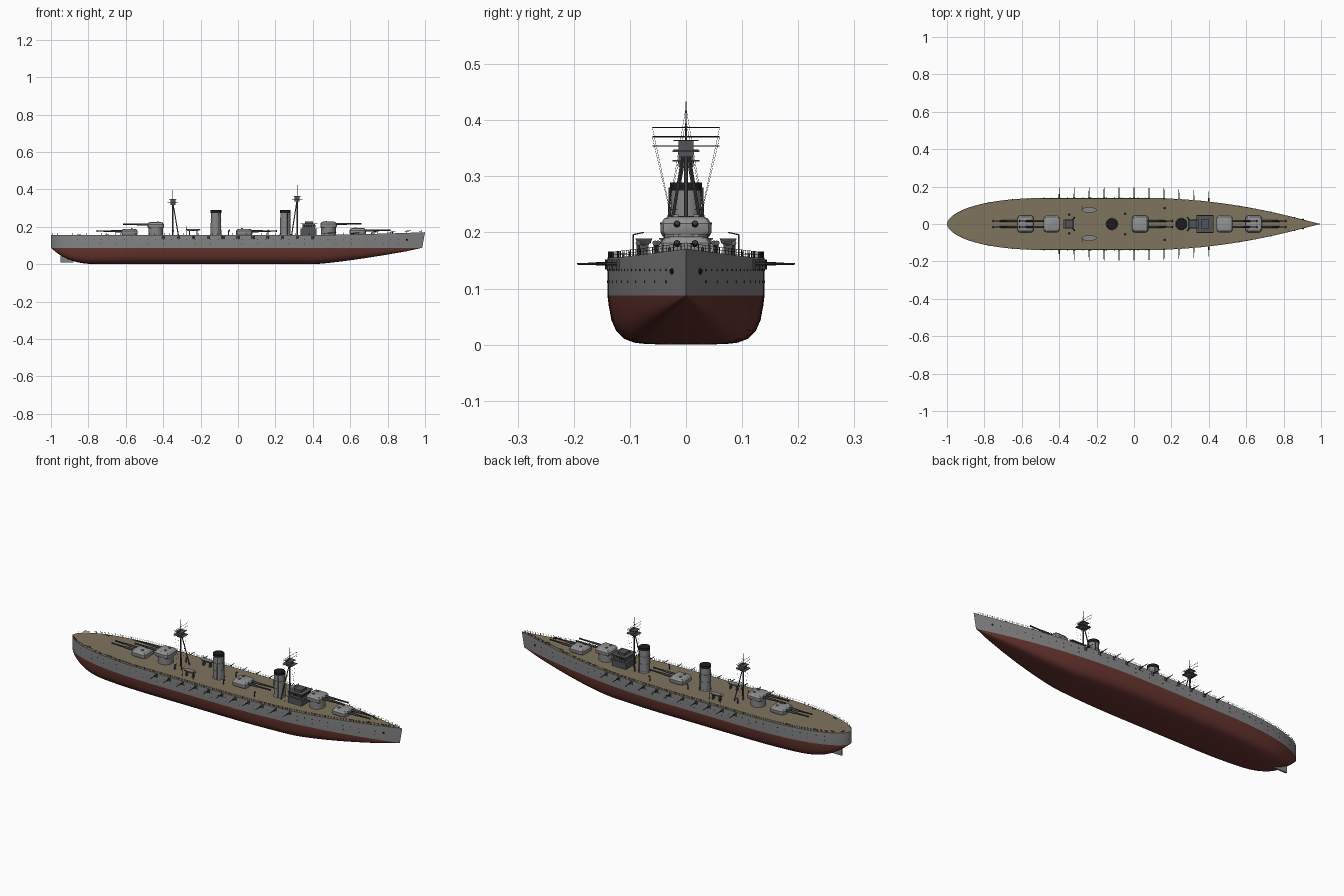
import bpy, bmesh, math
from mathutils import Vector, Matrix

if "Cube" in bpy.data.objects:
    bpy.data.objects.remove(bpy.data.objects["Cube"])

def material(name, rgb):
    m = bpy.data.materials.new(name)
    m.diffuse_color = (*rgb, 1)
    m.use_nodes = True
    m.node_tree.nodes["Principled BSDF"].inputs["Base Color"].default_value = m.diffuse_color
    return m

GREY = material("hull grey", (0.235, 0.235, 0.24))
LIGHT = material("turret grey", (0.29, 0.29, 0.295))
DARK = material("dark grey", (0.085, 0.088, 0.095))
GUN = material("gun metal", (0.045, 0.045, 0.05))
BLACK = material("black", (0.012, 0.012, 0.013))
RED = material("underwater red", (0.135, 0.035, 0.028))
TAN = material("deck tan", (0.215, 0.175, 0.11))

def finish(name, bm, *mats):
    bmesh.ops.recalc_face_normals(bm, faces=bm.faces[:])
    me = bpy.data.meshes.new(name)
    bm.to_mesh(me)
    bm.free()
    for m in mats:
        me.materials.append(m)
    ob = bpy.data.objects.new(name, me)
    bpy.context.collection.objects.link(ob)
    return ob

def rod(bm, a, b, r1, r2=None, n=8):
    a, b = Vector(a), Vector(b)
    d = b - a
    mat = Matrix.Translation((a + b) / 2) @ d.to_track_quat('Z', 'Y').to_matrix().to_4x4()
    bmesh.ops.create_cone(bm, cap_ends=True, segments=n, radius1=r1,
                          radius2=r1 if r2 is None else r2, depth=d.length, matrix=mat)

def box(bm, x0, x1, y0, y1, z0, z1):
    mat = Matrix.Translation(((x0 + x1) / 2, (y0 + y1) / 2, (z0 + z1) / 2)) @ Matrix.Diagonal((x1 - x0, y1 - y0, z1 - z0, 1))
    bmesh.ops.create_cube(bm, size=1, matrix=mat)

def loft(bm, rings):
    vs = [[bm.verts.new(p) for p in r] for r in rings]
    n = len(vs[0])
    for a, b in zip(vs, vs[1:]):
        for i in range(n):
            bm.faces.new((a[i], a[(i + 1) % n], b[(i + 1) % n], b[i]))
    bm.faces.new(vs[0])
    bm.faces.new(vs[-1])

# Hull lines: half breadth, deck height and keel height along the length
WL = 0.088
def half(x):
    if x < -0.4:
        return 0.14 * max(0, 1 - ((-0.4 - x) / 0.6) ** 2.6) ** 0.55
    return 0.14 * max(0, 1 - max(0, x) ** 2.2) ** 1.1
def deck_z(x):
    return 0.155 + 0.016 * max(0, (x - 0.3) / 0.7) ** 1.6
def keel_z(x):
    if x > 0.4:
        return WL * ((x - 0.4) / 0.6) ** 1.3 - 0.0005 * (x - 0.4)
    return (WL - 0.0005) * max(0, (-0.72 - x) / 0.28) ** 3
def rake(x, z):
    return x - 0.18 * (deck_z(x) - z) * max(0, (x - 0.9) / 0.1)

stations = [-math.cos(math.pi * i / 72) for i in range(73)]
SECTION = [(0, 0), (0.01, 0.5), (0.04, 0.66), (0.12, 0.79), (0.28, 0.89), (0.5, 0.95), (0.8, 0.985), (1, 1)]
bm = bmesh.new()
rows = []
for x in stations:
    k, h = keel_z(x), half(x)
    side = [(k + (WL - k) * t, h * f) for t, f in SECTION] + [(deck_z(x), h)]
    ring = [(rake(x, z), -y, z) for z, y in reversed(side)] + [(rake(x, z), y, z) for z, y in side[1:]]
    rows.append([bm.verts.new(p) for p in ring])
for a, b in zip(rows, rows[1:]):
    for i in range(len(a) - 1):
        f = bm.faces.new((a[i], a[i + 1], b[i + 1], b[i]))
        f.material_index = 0 if i in (0, len(a) - 2) else 1
    f = bm.faces.new((a[0], b[0], b[-1], a[-1]))
    f.material_index = 2
bmesh.ops.remove_doubles(bm, verts=bm.verts[:], dist=0.00005)
finish("hull", bm, GREY, RED, TAN)

# Rudder
bm = bmesh.new()
box(bm, -0.95, -0.88, -0.004, 0.004, 0.01, 0.055)
finish("rudder", bm, GREY)

# Deck railings
bm = bmesh.new()
rail = [-0.99 + 1.97 * i / 76 for i in range(77)]
for s in (-1, 1):
    pts = [Vector((x, s * max(0, half(x) - 0.002), deck_z(x))) for x in rail]
    for i, p in enumerate(pts):
        rod(bm, p, p + Vector((0, 0, 0.011)), 0.0006, n=4)
        if i:
            for dz in (0.006, 0.011):
                rod(bm, pts[i - 1] + Vector((0, 0, dz)), p + Vector((0, 0, dz)), 0.0004, n=4)
finish("deck_railings", bm, GUN)

# Portholes and anchor hawse holes
bm = bmesh.new()
for s in (-1, 1):
    for i in range(44):
        x = -0.9 + 1.8 * i / 43
        for z in (0.112, 0.133):
            if z < 0.12 and i % 2:
                continue
            y = half(x)
            rod(bm, (x, s * (y - 0.003), z), (x, s * (y + 0.0008), z), 0.0022)
    rod(bm, (0.9, s * 0.018, 0.132), (0.905, s * 0.027, 0.13), 0.005)
finish("portholes", bm, BLACK)

# Casemate guns along both sides
bm = bmesh.new()
cm = bmesh.new()
for s in (-1, 1):
    for i in range(11):
        x = -0.4 + 0.08 * i
        y = half(x)
        rod(cm, (x, s * (y - 0.004), 0.134), (x, s * (y - 0.004), 0.152), 0.008, n=12)
        rod(bm, (x, s * y, 0.144), (x, s * (y + 0.02), 0.144), 0.0032)
        rod(bm, (x, s * (y + 0.02), 0.144), (x, s * (y + 0.054), 0.144), 0.0022, 0.0016)
finish("casemate_guns", bm, GUN)
finish("casemates", cm, DARK)

# Main gun turrets: x, floor height, firing direction
def plan(cx, z, s, d):
    a, b, c = 0.044 * s, 0.045 * s, 0.015 * s
    pts = [(a, b - c), (a - c * 0.3, b - c * 0.3), (a - c, b), (c - a, b), (c * 0.3 - a, b - c * 0.3), (-a, b - c)]
    pts += [(x, -y) for x, y in reversed(pts)]
    return [(cx + d * x, y, z) for x, y in pts]

def turret(name, cx, z, d):
    bm = bmesh.new()
    loft(bm, [plan(cx, z, 0.93, d), plan(cx, z + 0.006, 1, d), plan(cx, z + 0.02, 1, d),
              plan(cx, z + 0.029, 0.86, d), plan(cx, z + 0.032, 0.7, d)])
    for s in (-1, 1):
        box(bm, cx - d * 0.012 - 0.005, cx - d * 0.012 + 0.005, s * 0.018 - 0.005, s * 0.018 + 0.005, z + 0.03, z + 0.036)
    finish(name, bm, LIGHT)
    bm = bmesh.new()
    rod(bm, (cx, 0, 0.15), (cx, 0, z + 0.002), 0.039, n=32)
    finish(name + "_barbette", bm, GREY)
    bm = bmesh.new()
    for s in (-1, 1):
        y, g = s * 0.016, z + 0.019
        rod(bm, (cx + d * 0.038, y, g), (cx + d * 0.1, y, g + 0.001), 0.0062, 0.0055, n=12)
        rod(bm, (cx + d * 0.1, y, g + 0.001), (cx + d * 0.175, y, g + 0.002), 0.0045, 0.0035, n=12)
        rod(bm, (cx + d * 0.17, y, g + 0.002), (cx + d * 0.176, y, g + 0.002), 0.0045, n=12)
    finish(name + "_guns", bm, GUN)

turret("forward_turret", 0.64, 0.161, 1)
turret("forward_upper_turret", 0.484, 0.196, 1)
turret("middle_turret", 0.033, 0.157, 1)
turret("aft_upper_turret", -0.44, 0.193, -1)
turret("aft_turret", -0.58, 0.157, -1)

# Bridge
bm = bmesh.new()
box(bm, 0.335, 0.42, -0.045, 0.045, 0.15, 0.187)
box(bm, 0.345, 0.412, -0.04, 0.04, 0.187, 0.214)
box(bm, 0.333, 0.425, -0.048, 0.048, 0.187, 0.190)
box(bm, 0.335, 0.424, -0.046, 0.046, 0.214, 0.218)
box(bm, 0.358, 0.40, -0.025, 0.025, 0.218, 0.229)
finish("bridge", bm, DARK)
bm = bmesh.new()
for i in range(7):
    y = -0.033 + 0.011 * i
    box(bm, 0.411, 0.4135, y - 0.004, y + 0.004, 0.2, 0.209)
for s in (-1, 1):
    for i in range(5):
        x = 0.354 + 0.0125 * i
        box(bm, x - 0.004, x + 0.004, s * 0.04 - 0.001, s * 0.04 + 0.001, 0.2, 0.209)
finish("bridge_windows", bm, BLACK)

# Funnels with black caps
for name, x in (("aft_funnel", -0.118), ("forward_funnel", 0.253)):
    bm = bmesh.new()
    rod(bm, (x, 0, 0.15), (x, 0, 0.162), 0.033, 0.030, n=32)
    rod(bm, (x, 0, 0.16), (x, 0, 0.277), 0.029, 0.0265, n=32)
    for z in (0.2, 0.24):
        rod(bm, (x, 0, z), (x, 0, z + 0.002), 0.0295, n=32)
    finish(name, bm, GREY)
    bm = bmesh.new()
    rod(bm, (x, 0, 0.275), (x, 0, 0.289), 0.0285, n=32)
    finish(name + "_cap", bm, BLACK)
    bm = bmesh.new()
    for s in (-1, 1):
        rod(bm, (x + 0.012, s * 0.031, 0.15), (x + 0.012, s * 0.029, 0.28), 0.0022)
    finish(name + "_steam_pipes", bm, DARK)

# Tripod masts with spotting tops, yards and rigging
def mast(name, x, zt, top, d):
    bm = bmesh.new()
    rod(bm, (x, 0, 0.15), (x, 0, zt), 0.0042, 0.0035)
    rod(bm, (x, 0, zt), (x, 0, top), 0.0018, 0.0008, n=6)
    for s in (-1, 1):
        rod(bm, (x - d * 0.03, s * 0.036, 0.15), (x, s * 0.004, zt - 0.008), 0.003, 0.0025)
    finish(name, bm, DARK)
    bm = bmesh.new()
    box(bm, x - 0.028, x + 0.028, -0.024, 0.024, zt - 0.011, zt - 0.008)
    box(bm, x - 0.014, x + 0.014, -0.013, 0.013, zt - 0.02, zt + 0.009)
    box(bm, x - 0.02, x + 0.02, -0.022, 0.022, zt + 0.009, zt + 0.011)
    finish(name + "_spotting_top", bm, DARK)
    bm = bmesh.new()
    for dz in (0.033, 0.017):
        rod(bm, (x, -0.06, zt + dz), (x, 0.06, zt + dz), 0.0008, n=6)
    for s in (-1, 1):
        rod(bm, (x, s * 0.06, zt + 0.033), (x, s * 0.02, 0.2), 0.0003, n=4)
        rod(bm, (x, 0, top - 0.01), (x, s * 0.045, 0.155), 0.0003, n=4)
    finish(name + "_yards_and_rigging", bm, GUN)

mast("foremast", 0.316, 0.354, 0.433, 1)
mast("aft_mast", -0.348, 0.337, 0.41, -1)

# Ship's boats on cradles with davits
bm = bmesh.new()
dm = bmesh.new()
for s in (-1, 1):
    cx, cy = -0.24, s * 0.075
    rings = []
    for z, l, w in ((0.177, 0.026, 0.006), (0.181, 0.034, 0.012), (0.189, 0.041, 0.015)):
        rings.append([(cx + l * math.cos(a), cy + w * math.sin(a), z)
                      for a in (2 * math.pi * i / 20 for i in range(20))])
    loft(bm, rings)
    for dx in (-0.02, 0.02):
        box(dm, cx + dx - 0.003, cx + dx + 0.003, cy - 0.008, cy + 0.008, 0.153, 0.179)
        rod(dm, (cx + dx * 1.7, s * 0.094, 0.153), (cx + dx * 1.7, s * 0.094, 0.196), 0.0013, n=6)
        rod(dm, (cx + dx * 1.7, s * 0.094, 0.196), (cx + dx * 1.7, s * 0.075, 0.2), 0.0011, n=6)
finish("boats", bm, GREY)
finish("boat_cradles_and_davits", dm, DARK)

# Deck ventilators and bollards
bm = bmesh.new()
for s in (-1, 1):
    for x, y in ((0.16, 0.085), (-0.35, 0.05), (-0.05, 0.055)):
        rod(bm, (x, s * y, 0.153), (x, s * y, 0.178), 0.003)
        rod(bm, (x - 0.002, s * y, 0.178), (x + 0.007, s * y, 0.181), 0.003, 0.005)
    for x in (-0.85, -0.7, 0.72, 0.82):
        for dx in (-0.006, 0.006):
            y = half(x) - 0.015
            rod(bm, (x + dx, s * y, 0.154), (x + dx, s * y, deck_z(x) + 0.007), 0.0025)
finish("vents_and_bollards", bm, DARK)

# Smooth shading with sharp edges kept
bpy.ops.object.select_all(action='DESELECT')
for ob in bpy.context.scene.objects:
    ob.select_set(True)
    bpy.context.view_layer.objects.active = ob
bpy.ops.object.shade_smooth_by_angle(angle=math.radians(30))
